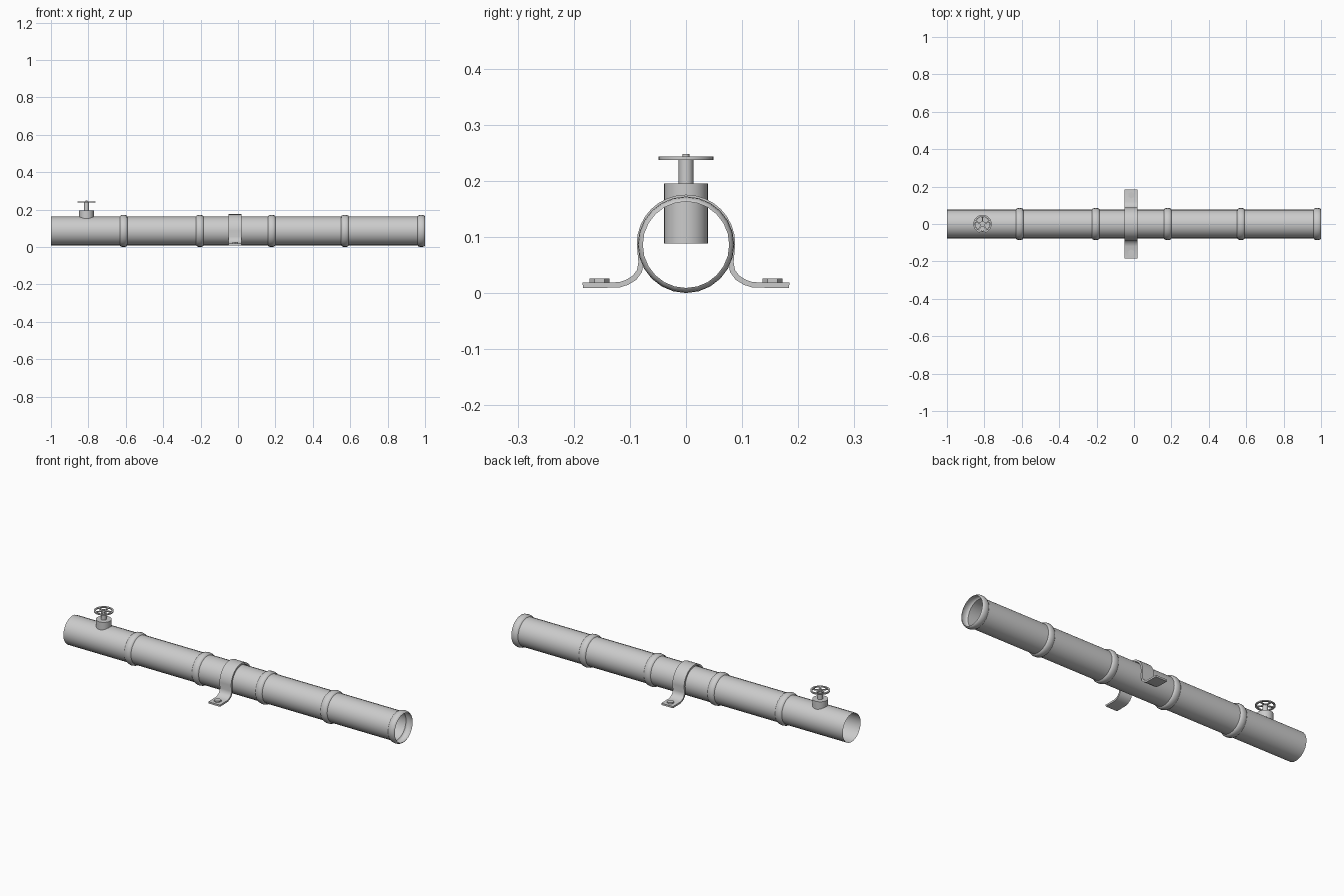
import bpy, bmesh, math
from mathutils import Vector, Matrix

if "Cube" in bpy.data.objects:
    bpy.data.objects.remove(bpy.data.objects["Cube"])

CZ = 0.086          # pipe axis height
VX = -0.81          # valve position
CLAMP_X, CLAMP_W = -0.015, 0.07


def finish(name, bm, angle=35):
    bmesh.ops.recalc_face_normals(bm, faces=bm.faces)
    me = bpy.data.meshes.new(name)
    bm.to_mesh(me)
    bm.free()
    ob = bpy.data.objects.new(name, me)
    bpy.context.collection.objects.link(ob)
    bpy.ops.object.select_all(action='DESELECT')
    ob.select_set(True)
    bpy.context.view_layer.objects.active = ob
    bpy.ops.object.shade_smooth_by_angle(angle=math.radians(angle))
    return ob


def add_cylinder(bm, r, z0, z1, x, y=0, sides=32):
    bmesh.ops.create_cone(bm, cap_ends=True, segments=sides, radius1=r, radius2=r,
                          depth=z1 - z0,
                          matrix=Matrix.Translation((x, y, (z0 + z1) / 2)))


def cylinder(name, r, z0, z1, x, y=0, sides=32):
    bm = bmesh.new()
    add_cylinder(bm, r, z0, z1, x, y, sides)
    return finish(name, bm)


def skin(bm, rings, closed=False):
    n = len(rings[0])
    pairs = list(zip(rings, rings[1:])) + ([(rings[-1], rings[0])] if closed else [])
    for a, b in pairs:
        for i in range(n):
            j = (i + 1) % n
            bm.faces.new((a[i], a[j], b[j], b[i]))


# pipe: open thin tube with rounded joint beads
R, BEAD, HALF = 0.077, 0.009, 0.02
profile = [(-1.0, R)]
for c in (-0.612, -0.204, 0.18, 0.572, 0.98):
    for k in range(7):
        a = math.pi * k / 6
        profile.append((c - HALF * math.cos(a), R + BEAD * math.sin(a)))
bm = bmesh.new()
rings = [[bm.verts.new((x, r * math.sin(2 * math.pi * i / 24), CZ + r * math.cos(2 * math.pi * i / 24)))
          for i in range(24)] for x, r in profile]
skin(bm, rings)
finish("pipe", bm, 50)

# clamp strap: centreline over the pipe with two curved feet
half = [(0.184, 0.0135), (0.119, 0.0145), (0.105, 0.019), (0.092, 0.027),
        (0.083, 0.039), (0.08, 0.055)]
arc = [(0.083 * math.cos(a), CZ + 0.0015 + 0.083 * math.sin(a))
       for a in (math.pi * k / 16 for k in range(17))]
path = [Vector(p) for p in half + arc + [(-y, z) for y, z in reversed(half)]]
bm = bmesh.new()
rings = []
for i, p in enumerate(path):
    t = (path[min(i + 1, len(path) - 1)] - path[max(i - 1, 0)]).normalized()
    n = Vector((t.y, -t.x)) * 0.0048
    rings.append([bm.verts.new((CLAMP_X + sx * CLAMP_W / 2, *(p + n * s)))
                  for sx, s in ((-1, -1), (1, -1), (1, 1), (-1, 1))])
skin(bm, rings)
bm.faces.new(rings[0])
bm.faces.new(rings[-1])
finish("clamp_strap", bm)

# hex bolts on the feet
for side, label in ((-1, "front"), (1, "back")):
    cylinder("bolt_" + label, 0.018, 0.015, 0.026, CLAMP_X, side * 0.154, 6)

# valve body and stem
cylinder("valve_body", 0.039, 0.088, 0.195, VX)
cylinder("valve_stem", 0.013, 0.19, 0.239, VX, sides=24)
cylinder("wheel_nut", 0.006, 0.236, 0.248, VX, sides=12)

# handwheel: flat rim, hub and spokes
bm = bmesh.new()
rings = []
for i in range(32):
    a = 2 * math.pi * i / 32
    rings.append([bm.verts.new((VX + r * math.cos(a), r * math.sin(a), z))
                  for r, z in ((0.04, 0.237), (0.049, 0.237), (0.049, 0.243), (0.04, 0.243))])
skin(bm, rings, True)
add_cylinder(bm, 0.014, 0.237, 0.2435, VX, sides=24)
for k in range(5):
    m = (Matrix.Translation((VX, 0, 0.24)) @ Matrix.Rotation(math.pi / 2 + 2 * math.pi * k / 5, 4, 'Z')
         @ Matrix.Translation((0.026, 0, 0)) @ Matrix.Diagonal((0.032, 0.008, 0.005, 1)))
    bmesh.ops.create_cube(bm, size=1, matrix=m)
finish("handwheel", bm)
